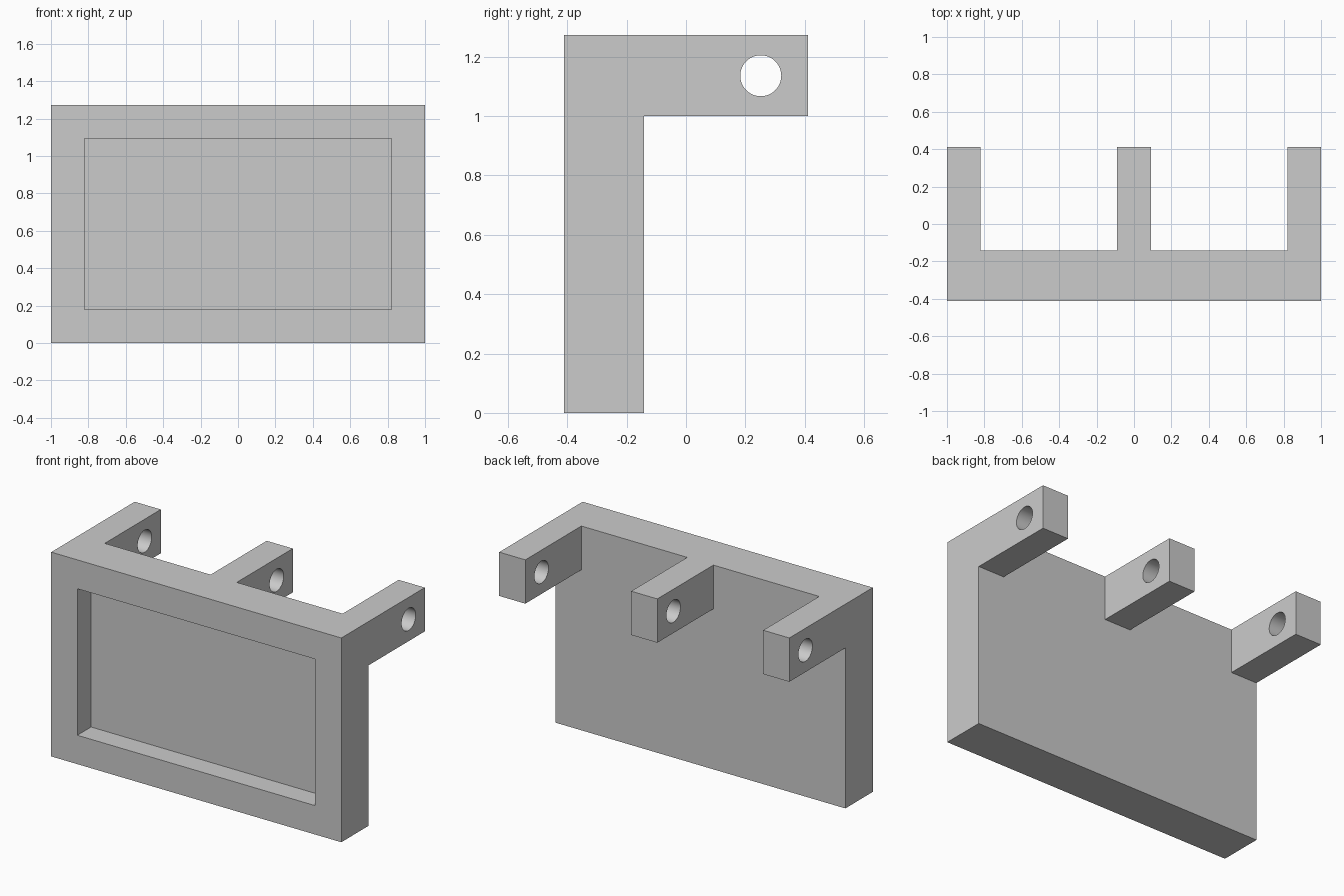
import bpy, bmesh, math
from mathutils import Matrix

cube = bpy.data.objects.get("Cube")
if cube:
    bpy.data.objects.remove(cube, do_unlink=True)

W, H = 1.0, 1.273                      # half width, height
FRONT, WALL_BACK, BACK = -0.411, -0.141, 0.411
ARM_Z = 1.0                            # underside of the arms
RIM = 0.18                             # frame border and arm width
RECESS = 0.135
HOLE_Y, HOLE_Z, HOLE_R = 0.252, 1.136, 0.069

grey = bpy.data.materials.new("light grey")
grey.use_nodes = True
colour = (0.6, 0.6, 0.6, 1)
grey.diffuse_color = colour
grey.node_tree.nodes["Principled BSDF"].inputs["Base Color"].default_value = colour


def make_object(name, bm):
    bmesh.ops.recalc_face_normals(bm, faces=bm.faces[:])
    mesh = bpy.data.meshes.new(name)
    bm.to_mesh(mesh)
    bm.free()
    mesh.materials.append(grey)
    obj = bpy.data.objects.new(name, mesh)
    bpy.context.collection.objects.link(obj)
    return obj


def box(name, x0, x1, y0, y1, z0, z1):
    bm = bmesh.new()
    bmesh.ops.create_cube(bm, size=1)
    bmesh.ops.scale(bm, vec=(x1 - x0, y1 - y0, z1 - z0), verts=bm.verts)
    bmesh.ops.translate(bm, vec=((x0 + x1) / 2, (y0 + y1) / 2, (z0 + z1) / 2), verts=bm.verts)
    return make_object(name, bm)


def cut(target, cutter):
    mod = target.modifiers.new(cutter.name, 'BOOLEAN')
    mod.operation = 'DIFFERENCE'
    mod.solver = 'EXACT'
    mod.object = cutter
    cutter.hide_render = True
    bpy.context.view_layer.objects.active = target
    bpy.ops.object.modifier_apply(modifier=mod.name)
    bpy.data.objects.remove(cutter, do_unlink=True)


# Bracket body: an L-shaped side profile extruded across the width
profile = [(FRONT, 0), (WALL_BACK, 0), (WALL_BACK, ARM_Z), (BACK, ARM_Z), (BACK, H), (FRONT, H)]
bm = bmesh.new()
face = bm.faces.new([bm.verts.new((-W, y, z)) for y, z in profile])
side = bmesh.ops.extrude_face_region(bm, geom=[face])
bmesh.ops.translate(bm, vec=(2 * W, 0, 0),
                    verts=[v for v in side["geom"] if isinstance(v, bmesh.types.BMVert)])
bracket = make_object("bracket", bm)

# Gaps that leave three arms
for s in (-1, 1):
    a, b = sorted((s * RIM / 2, s * (W - RIM)))
    cut(bracket, box("arm_gap_cutter", a, b, WALL_BACK, BACK + 0.1, ARM_Z - 0.1, H + 0.1))

# Shallow rectangular recess in the front
cut(bracket, box("recess_cutter", RIM - W, W - RIM, FRONT - 0.1, FRONT + RECESS, RIM, H - RIM))

# Pin hole through all three arms
bm = bmesh.new()
bmesh.ops.create_cone(bm, cap_ends=True, segments=64, radius1=HOLE_R, radius2=HOLE_R, depth=2.4,
                      matrix=Matrix.Translation((0, HOLE_Y, HOLE_Z)) @ Matrix.Rotation(math.pi / 2, 4, 'Y'))
cut(bracket, make_object("hole_cutter", bm))

# Merge flat faces and smooth only the hole walls
bm = bmesh.new()
bm.from_mesh(bracket.data)
bmesh.ops.remove_doubles(bm, verts=bm.verts[:], dist=0.0001)
bmesh.ops.dissolve_limit(bm, angle_limit=math.radians(1), verts=bm.verts[:], edges=bm.edges[:])
bm.to_mesh(bracket.data)
bm.free()
bpy.ops.object.select_all(action='DESELECT')
bracket.select_set(True)
bpy.context.view_layer.objects.active = bracket
bpy.ops.object.shade_smooth_by_angle(angle=math.radians(30))
